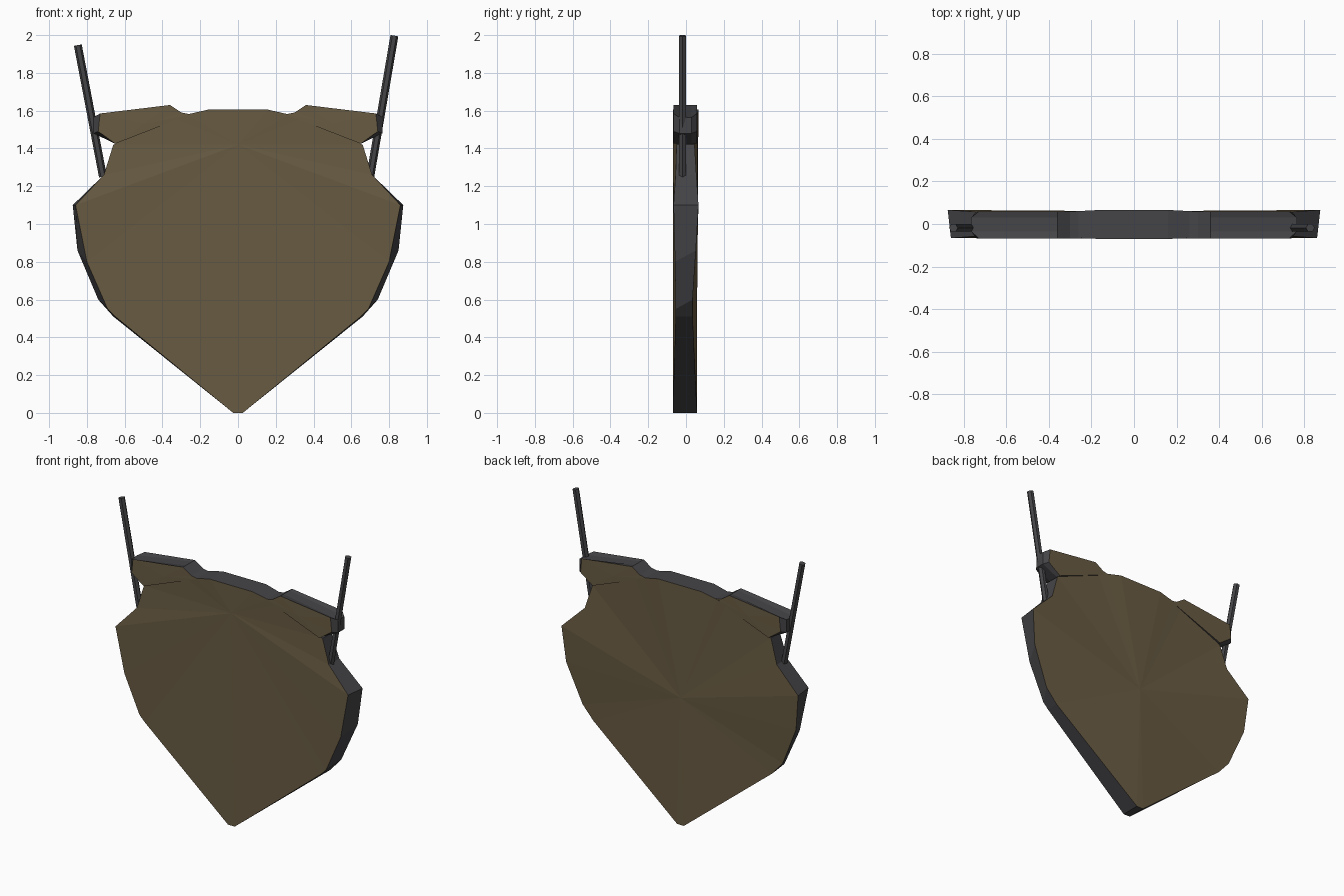
import bpy, bmesh
from mathutils import Vector

if "Cube" in bpy.data.objects:
    bpy.data.objects.remove(bpy.data.objects["Cube"])


def material(name, rgb):
    m = bpy.data.materials.new(name)
    m.diffuse_color = (*rgb, 1)
    m.use_nodes = True
    m.node_tree.nodes["Principled BSDF"].inputs["Base Color"].default_value = m.diffuse_color
    return m


BROWN = material("brown", (0.14, 0.105, 0.055))
GREY = material("dark_grey", (0.06, 0.06, 0.065))


def loft(name, rings, front_hub, back_hub):
    """Skin matching rings from front to back; fan each cap around a hub in brown."""
    bm = bmesh.new()
    loops = [[bm.verts.new(p) for p in ring] for ring in rings]
    n = len(loops[0])
    for a, b in zip(loops, loops[1:]):
        for i in range(n):
            j = (i + 1) % n
            bm.faces.new((a[i], a[j], b[j], b[i])).material_index = 1
    for loop, hub in ((loops[0], front_hub), (loops[-1], back_hub)):
        h = bm.verts.new(hub)
        for i in range(n):
            bm.faces.new((loop[i], loop[(i + 1) % n], h)).material_index = 0
    bmesh.ops.recalc_face_normals(bm, faces=bm.faces)
    me = bpy.data.meshes.new(name)
    bm.to_mesh(me)
    bm.free()
    ob = bpy.data.objects.new(name, me)
    bpy.context.collection.objects.link(ob)
    me.materials.append(BROWN)
    me.materials.append(GREY)
    return ob


def symmetric(half):
    return half + [(-x, y, z) for x, y, z in reversed(half)]


# Main plate: right half outlines, bottom tip to top edge
front = [(0.025, -0.07, 0), (0.65, -0.055, 0.51), (0.69, -0.055, 0.55), (0.80, -0.058, 0.80),
         (0.86, -0.066, 1.10), (0.71, -0.055, 1.26), (0.66, -0.05, 1.42),
         (0.34, -0.062, 1.56), (0.27, -0.066, 1.58), (0.16, -0.07, 1.605)]
back = [(0.025, 0.058, 0), (0.66, 0.035, 0.51), (0.74, 0.035, 0.60), (0.85, 0.052, 0.86),
        (0.875, 0.066, 1.10), (0.71, 0.055, 1.26), (0.66, 0.045, 1.42),
        (0.34, 0.055, 1.56), (0.27, 0.06, 1.58), (0.16, 0.066, 1.605)]
loft("shield_plate", [symmetric(front), symmetric(back)], (0, -0.07, 1.42), (0, 0.06, 0.85))

# Shoulder blocks with a pointed outer end
end = [(0.25, 1.58), (0.30, 1.59), (0.36, 1.63), (0.73, 1.585), (0.74, 1.49), (0.65, 1.425)]
tip = [(0.25, 1.58), (0.30, 1.59), (0.36, 1.63), (0.765, 1.565), (0.765, 1.48), (0.65, 1.425)]
rings = [[(x, y, z) for x, z in prof]
         for prof, y in ((end, -0.067), (tip, -0.035), (tip, 0.03), (end, 0.058))]
block = loft("shoulder_block", rings, (0.5, -0.068, 1.53), (0.5, 0.059, 1.53))
block.modifiers.new("mirror", 'MIRROR')


# Rods rising beside the shoulders, one slightly shorter
def rod(name, a, b):
    a, b = Vector(a), Vector(b)
    bpy.ops.mesh.primitive_cylinder_add(vertices=6, radius=0.021, depth=(b - a).length,
                                        location=(a + b) / 2)
    ob = bpy.context.object
    ob.name = name
    ob.rotation_euler = (b - a).to_track_quat('Z', 'Y').to_euler()
    ob.data.materials.append(GREY)


rod("right_rod", (0.70, -0.018, 1.25), (0.828, -0.018, 1.997))
rod("left_rod", (-0.715, -0.018, 1.25), (-0.848, -0.018, 1.947))
